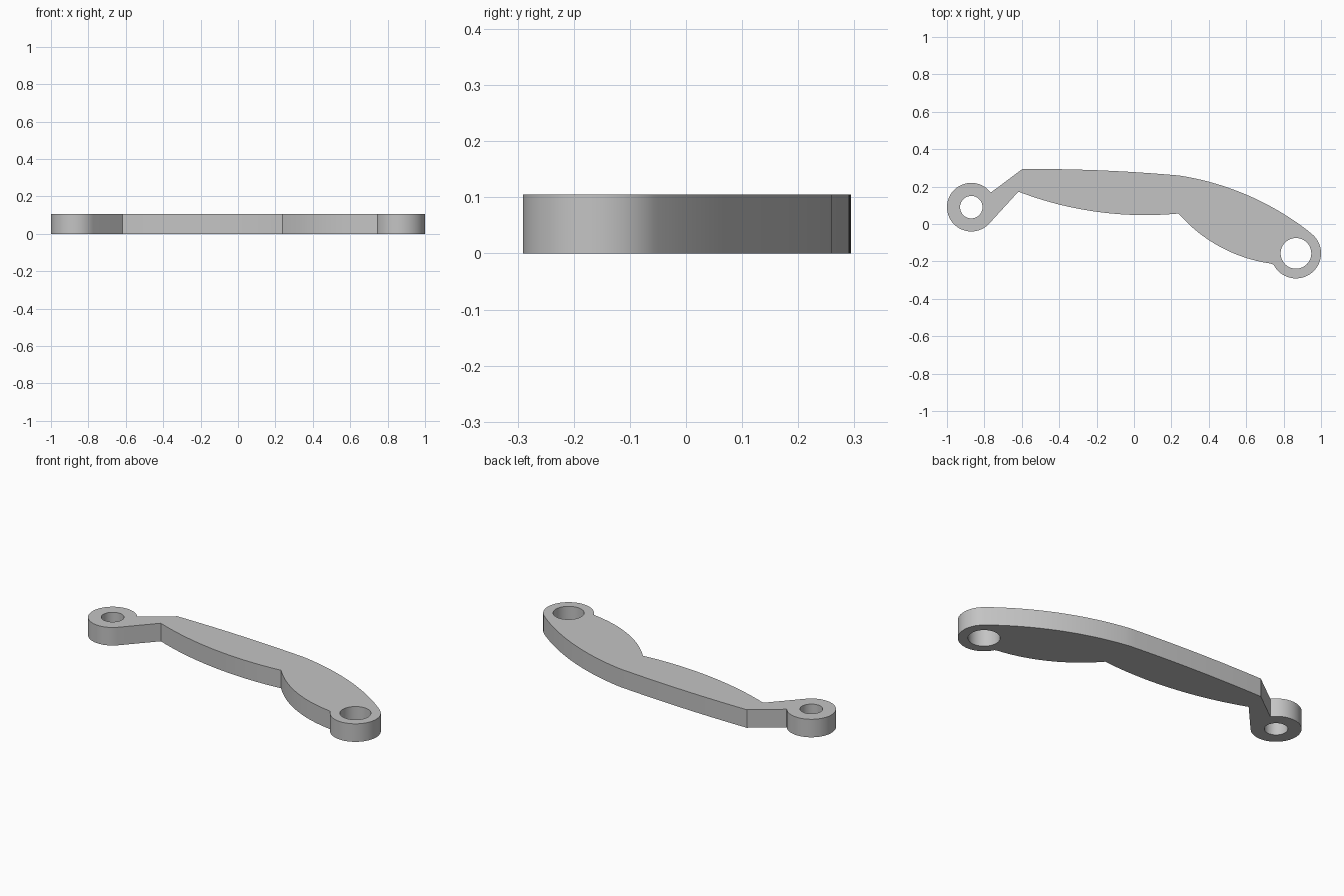
import bpy
import bmesh
from math import atan, atan2, cos, sin, pi, radians
from mathutils import Vector

cube = bpy.data.objects.get("Cube")
if cube:
    bpy.data.objects.remove(cube, do_unlink=True)

THICKNESS = 0.105
SMALL_EYE, SMALL_R, SMALL_BORE = Vector((-0.87, 0.09)), 0.13, 0.06
LARGE_EYE, LARGE_R, LARGE_BORE = Vector((0.866, -0.157)), 0.134, 0.082


def bowed(start, end, bulge, steps=24):
    """Circular arc from start to end, bulging to the left of travel."""
    start, end = Vector(start), Vector(end)
    chord = end - start
    side = Vector((-chord.y, chord.x)).normalized()
    half = 2 * atan(2 * bulge / chord.length)
    radius = chord.length / 2 / sin(half)
    centre = (start + end) / 2 + side * (bulge - radius)
    along = chord.normalized()
    angles = [half * (2 * i / steps - 1) for i in range(steps + 1)]
    return [centre + radius * (along * sin(a) + side * cos(a)) for a in angles]


def eye_rim(centre, radius, start, end, steps=40):
    """Clockwise rim of an eye between the directions of two points."""
    a, b = (atan2(*(Vector(p) - centre).yx) for p in (start, end))
    sweep = (a - b) % (2 * pi)
    angles = [a - sweep * i / steps for i in range(steps + 1)]
    return [centre + radius * Vector((cos(t), sin(t))) for t in angles]


def bore(centre, radius, steps=48):
    angles = [2 * pi * i / steps for i in range(steps)]
    return [centre + radius * Vector((cos(t), sin(t))) for t in angles]


# Corners of the arm outline
neck_top, shoulder = (-0.767, 0.167), (-0.597, 0.294)
crest, large_top = (0.243, 0.259), (0.948, -0.05)
large_bottom, notch = (0.751, -0.214), (0.238, 0.056)
elbow, neck_bottom = (-0.618, 0.173), (-0.774, 0.003)

# Clockwise outline: back edge, large eye, front edge, neck, small eye
outline = (bowed(shoulder, crest, 0.01)
           + bowed(crest, large_top, 0.05)[1:-1]
           + eye_rim(LARGE_EYE, LARGE_R, large_top, large_bottom)
           + bowed(large_bottom, notch, 0.054)[1:]
           + bowed(notch, elbow, 0.05)[1:]
           + eye_rim(SMALL_EYE, SMALL_R, neck_bottom, neck_top))

# Fill the outline around both bores, then extrude to a plate
bm = bmesh.new()
for loop in (outline, bore(SMALL_EYE, SMALL_BORE), bore(LARGE_EYE, LARGE_BORE)):
    verts = [bm.verts.new((p.x, p.y, 0)) for p in loop]
    for i, v in enumerate(verts):
        bm.edges.new((verts[i - 1], v))
bmesh.ops.triangle_fill(bm, use_beauty=True, edges=bm.edges[:], normal=(0, 0, 1))
top = bmesh.ops.extrude_face_region(bm, geom=bm.faces[:], use_keep_orig=True)
lifted = [g for g in top["geom"] if isinstance(g, bmesh.types.BMVert)]
bmesh.ops.translate(bm, verts=lifted, vec=(0, 0, THICKNESS))
bmesh.ops.recalc_face_normals(bm, faces=bm.faces[:])
mesh = bpy.data.meshes.new("lever_arm")
bm.to_mesh(mesh)
bm.free()
arm = bpy.data.objects.new("lever_arm", mesh)
bpy.context.collection.objects.link(arm)

# Plain grey metal
grey = bpy.data.materials.new("light_grey")
grey.use_nodes = True
colour = (0.55, 0.55, 0.55, 1)
grey.diffuse_color = colour
grey.node_tree.nodes["Principled BSDF"].inputs["Base Color"].default_value = colour
mesh.materials.append(grey)

# Smooth curved walls, crisp rims
bpy.ops.object.select_all(action="DESELECT")
arm.select_set(True)
bpy.context.view_layer.objects.active = arm
bpy.ops.object.shade_smooth_by_angle(angle=radians(20))
